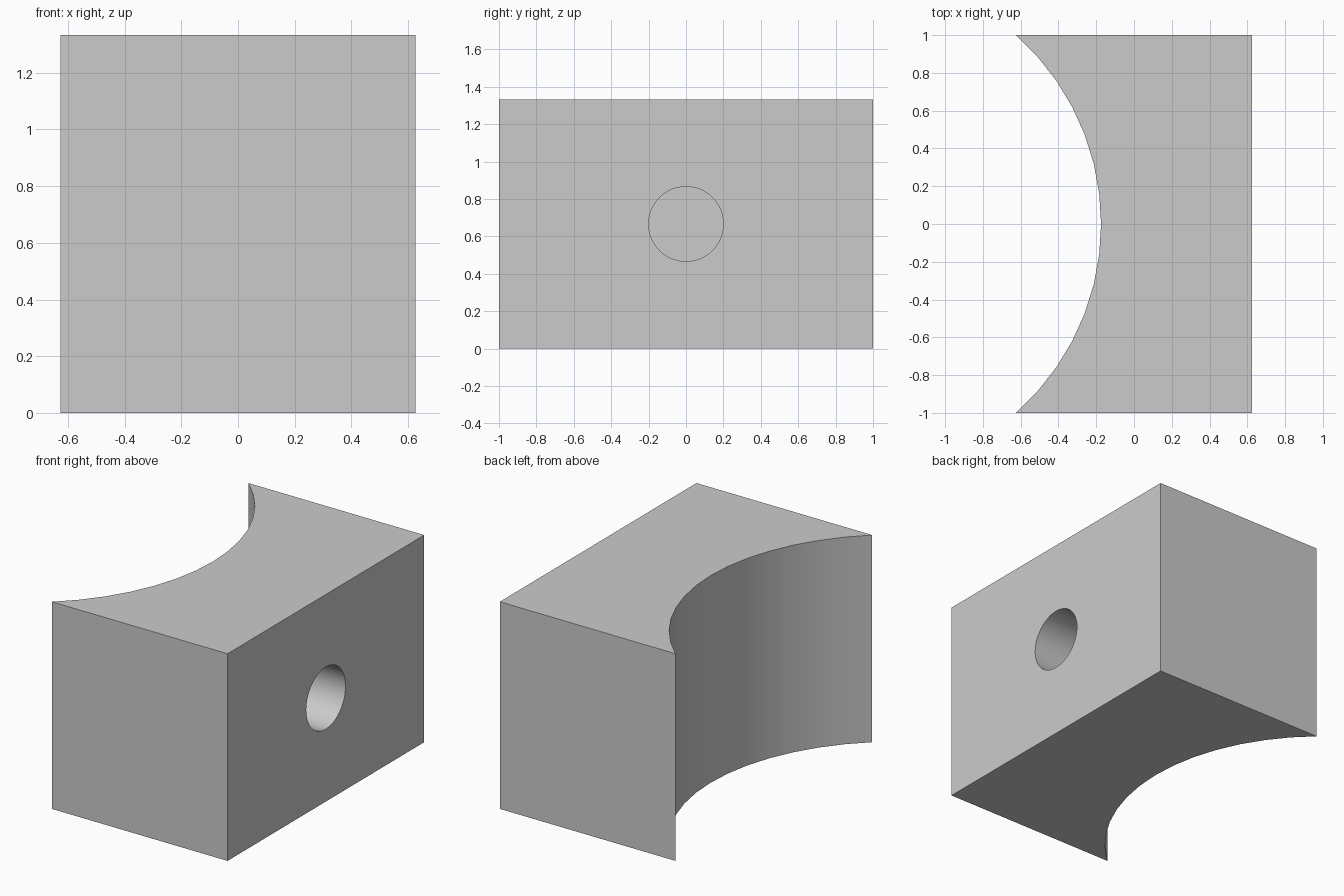
import bpy, bmesh, math

if "Cube" in bpy.data.objects:
    bpy.data.objects.remove(bpy.data.objects["Cube"])

HALF_X, HALF_Y, HEIGHT = 0.6257, 1.0, 4 / 3
ARC_R, ARC_STEPS = 4 / 3, 14
HOLE_R, HOLE_DEPTH = 0.2, 0.667

# Top-view profile: flat right side, concave arc on the left
span = math.asin(HALF_Y / ARC_R)
arc_x = -HALF_X - ARC_R * math.cos(span)
profile = [(HALF_X, -HALF_Y), (HALF_X, HALF_Y)]
for i in range(ARC_STEPS + 1):
    a = span - 2 * span * i / ARC_STEPS
    profile.append((arc_x + ARC_R * math.cos(a), ARC_R * math.sin(a)))

# Block: profile extruded upwards
bm = bmesh.new()
face = bm.faces.new([bm.verts.new((x, y, 0)) for x, y in profile])
top = bmesh.ops.extrude_face_region(bm, geom=[face])["geom"]
bmesh.ops.translate(bm, vec=(0, 0, HEIGHT),
                    verts=[g for g in top if isinstance(g, bmesh.types.BMVert)])
bmesh.ops.recalc_face_normals(bm, faces=bm.faces)
mesh = bpy.data.meshes.new("saddle_block")
bm.to_mesh(mesh)
bm.free()
block = bpy.data.objects.new("saddle_block", mesh)
bpy.context.collection.objects.link(block)

# Blind round hole in the flat right face
bpy.ops.mesh.primitive_cylinder_add(
    vertices=48, radius=HOLE_R, depth=HOLE_DEPTH + 0.1,
    location=(HALF_X + 0.05 - HOLE_DEPTH / 2, 0, HEIGHT / 2),
    rotation=(0, math.pi / 2, 0))
cutter = bpy.context.object
cutter.name = "hole_cutter"
cutter.hide_render = True

cut = block.modifiers.new("hole", "BOOLEAN")
cut.operation = "DIFFERENCE"
cut.solver = "EXACT"
cut.object = cutter

bpy.ops.object.select_all(action="DESELECT")
block.select_set(True)
bpy.context.view_layer.objects.active = block
bpy.ops.object.modifier_apply(modifier=cut.name)
bpy.data.objects.remove(cutter)

# Smooth the arc and the bore, keep the edges sharp
bpy.ops.object.shade_smooth_by_angle(angle=math.radians(30))
